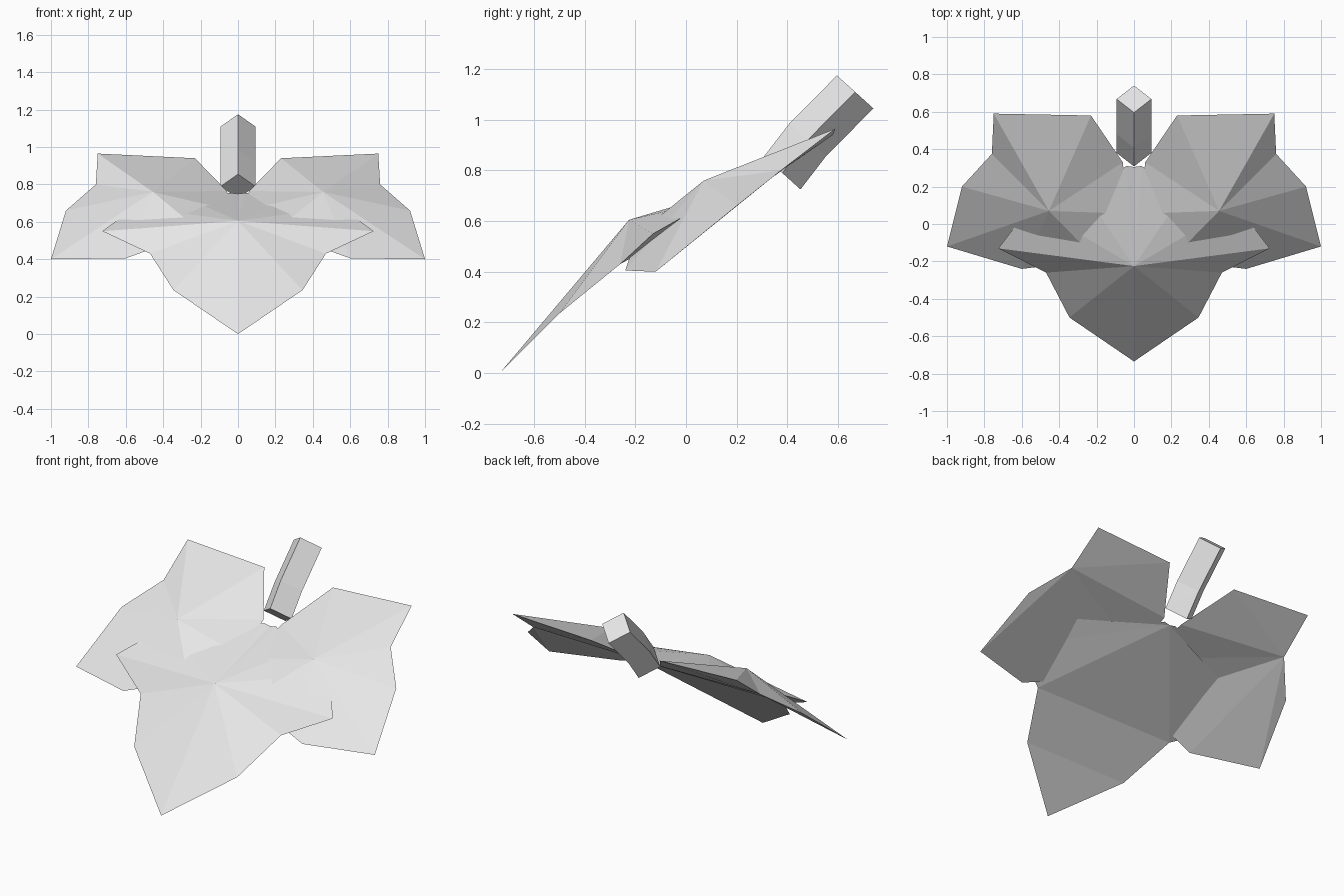
import bpy
import bmesh

cube = bpy.data.objects.get("Cube")
if cube:
    bpy.data.objects.remove(cube, do_unlink=True)

GREY = (0.8, 0.8, 0.8, 1.0)
mat = bpy.data.materials.new("light_grey")
mat.use_nodes = True
mat.diffuse_color = GREY
for node in mat.node_tree.nodes:
    if node.type == "BSDF_PRINCIPLED":
        node.inputs["Base Color"].default_value = GREY


def mirrored(p):
    return (-p[0], p[1], p[2])


def make_object(name, points, faces):
    """Flat-shaded closed mesh with outward normals."""
    bm = bmesh.new()
    verts = [bm.verts.new(p) for p in points]
    for f in faces:
        bm.faces.new([verts[i] for i in f])
    bmesh.ops.triangulate(bm, faces=bm.faces[:])
    bmesh.ops.recalc_face_normals(bm, faces=bm.faces[:])
    mesh = bpy.data.meshes.new(name)
    bm.to_mesh(mesh)
    bm.free()
    mesh.materials.append(mat)
    bpy.context.collection.objects.link(bpy.data.objects.new(name, mesh))


def crown(n):
    """Fan of facets from the outline up to the raised peak (vertex n)."""
    return [(i, (i + 1) % n, n) for i in range(n)]


# Side lobes: outline starting at the outer notch, then the raised peak
side = [(0.76, 0.375, 0.80), (0.92, 0.20, 0.66), (1.0, -0.12, 0.40),
        (0.60, -0.24, 0.405), (0.20, -0.19, 0.55), (0.03, 0.055, 0.66),
        (0.06, 0.33, 0.765), (0.23, 0.58, 0.94), (0.75, 0.59, 0.965)]
peak = (0.455, 0.07, 0.76)
n = len(side)
under = [(0, i, i + 1) for i in range(1, n - 1)]
make_object("left_lobe", side + [peak], crown(n) + under)
make_object("right_lobe", [mirrored(p) for p in side + [peak]], crown(n) + under)

# Middle lobe: half outline from the leaf base to the tip, mirrored
half = [(0.04, 0.31, 0.755), (0.26, 0.16, 0.72), (0.55, 0.10, 0.68),
        (0.725, -0.13, 0.55), (0.47, -0.26, 0.43), (0.345, -0.50, 0.235)]
base, tip = (0, 0.305, 0.75), (0, -0.735, 0)
outline = [base] + half + [tip] + [mirrored(p) for p in reversed(half)]
n = len(outline)
under = [(0, 5, n - 5), (5, 6, n - 6, n - 5), (6, 7, n - 6)]
for i in range(1, 5):
    under += [(0, i, i + 1), (0, n - i, n - i - 1)]
make_object("middle_lobe", outline + [(0, -0.225, 0.605)],
            crown(n) + [f for f in under])

# Stem: diamond section swept along a slight bend
points = []
for y, z in ((0.38, 0.79), (0.48, 0.92), (0.668, 1.11)):
    points += [(0, y - 0.072, z + 0.065), (0.093, y, z),
               (0, y + 0.072, z - 0.065), (-0.093, y, z)]
faces = [(0, 1, 2, 3), (8, 9, 10, 11)]
for ring in (0, 4):
    for i in range(4):
        j = (i + 1) % 4
        faces.append((ring + i, ring + j, ring + j + 4, ring + i + 4))
make_object("stem", points, faces)
